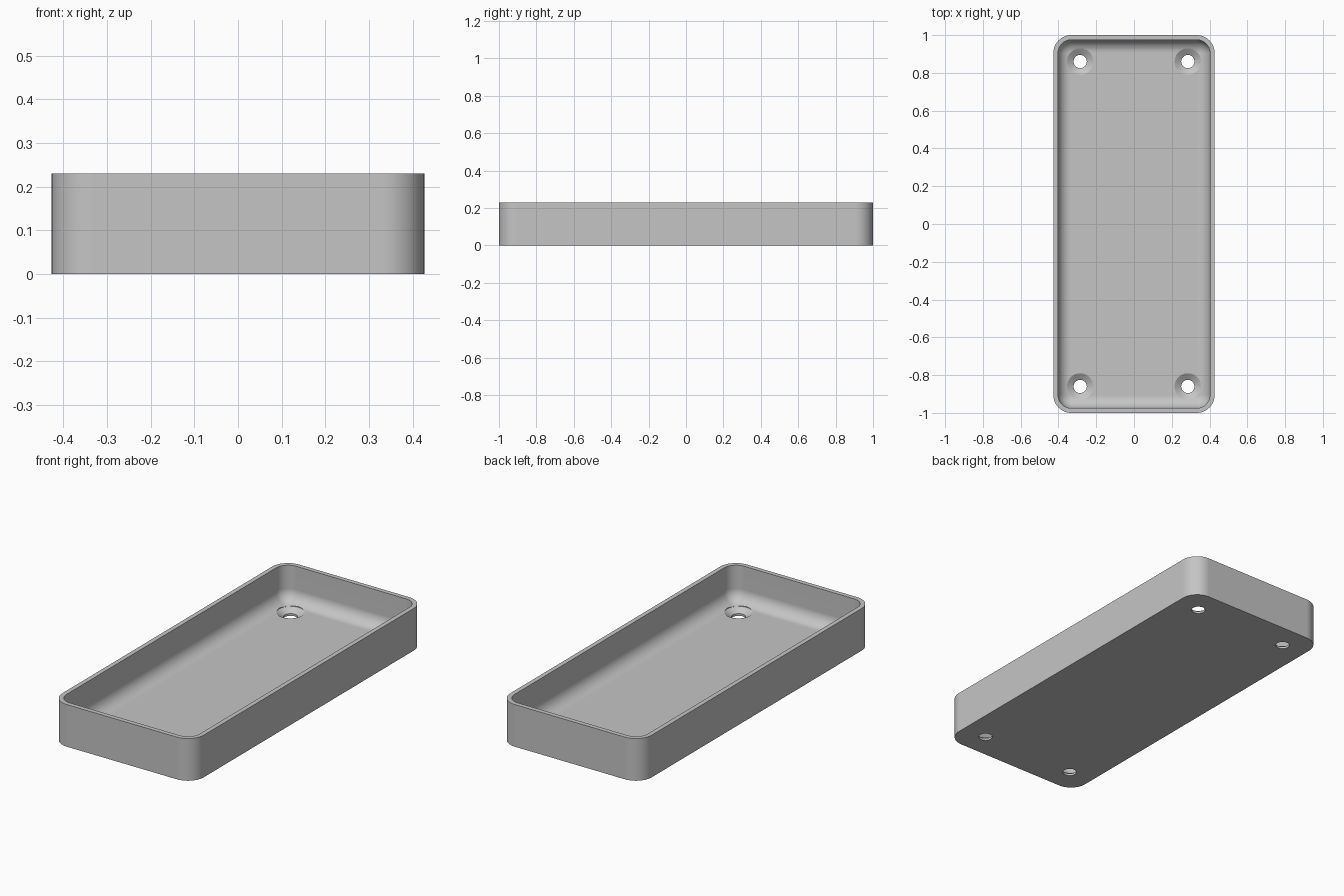
import bpy, bmesh, math
from math import sin, cos, pi

cube = bpy.data.objects.get("Cube")
if cube:
    bpy.data.objects.remove(cube, do_unlink=True)

HALF_X, HALF_Y, HEIGHT = 0.427, 1.0, 0.23
CORNER, WALL, FLOOR, FILLET = 0.095, 0.025, 0.035, 0.068
HOLE_X, HOLE_Y, HOLE_R, HEAD_R = 0.285, 0.86, 0.035, 0.07

grey = bpy.data.materials.new("plain grey")
grey.use_nodes = True
colour = (0.56, 0.56, 0.56, 1)
grey.diffuse_color = colour
grey.node_tree.nodes["Principled BSDF"].inputs["Base Color"].default_value = colour


def rounded_rect(inset, z, steps=12):
    """Points of the outline moved inward by inset, at height z."""
    r = CORNER - inset
    points = []
    for k, (sx, sy) in enumerate([(1, 1), (-1, 1), (-1, -1), (1, -1)]):
        for i in range(steps + 1):
            a = (k + i / steps) * pi / 2
            points.append((sx * (HALF_X - CORNER) + r * cos(a),
                           sy * (HALF_Y - CORNER) + r * sin(a), z))
    return points


def circle(x, y, r, z, steps=40):
    return [(x + r * cos(2 * pi * i / steps), y + r * sin(2 * pi * i / steps), z)
            for i in range(steps)]


def loft(name, outlines):
    """Closed solid skinned through a list of matching outlines."""
    bm = bmesh.new()
    rings = [[bm.verts.new(p) for p in o] for o in outlines]
    for a, b in zip(rings, rings[1:]):
        n = len(a)
        for i in range(n):
            j = (i + 1) % n
            bm.faces.new((a[i], a[j], b[j], b[i]))
    bm.faces.new(rings[0][::-1])
    bm.faces.new(rings[-1])
    bmesh.ops.recalc_face_normals(bm, faces=bm.faces)
    mesh = bpy.data.meshes.new(name)
    bm.to_mesh(mesh)
    bm.free()
    mesh.materials.append(grey)
    obj = bpy.data.objects.new(name, mesh)
    bpy.context.collection.objects.link(obj)
    return obj


# Tray: outer wall, rim, inner wall, then the rounded edge down to the floor
outlines = [rounded_rect(0, 0), rounded_rect(0, HEIGHT), rounded_rect(WALL, HEIGHT)]
for i in range(11):
    a = i / 10 * pi / 2
    outlines.append(rounded_rect(WALL + FILLET * (1 - cos(a)),
                                 FLOOR + FILLET * (1 - sin(a))))
tray = loft("tray", outlines)
bpy.context.view_layer.objects.active = tray
tray.select_set(True)

# Countersunk screw holes in the four corners
for sx in (-1, 1):
    for sy in (-1, 1):
        x, y = sx * HOLE_X, sy * HOLE_Y
        cutter = loft("screw_hole_cutter", [
            circle(x, y, HOLE_R, -0.05), circle(x, y, HOLE_R, 0.012),
            circle(x, y, HEAD_R, FLOOR), circle(x, y, HEAD_R, 0.15)])
        cutter.hide_render = True
        cut = tray.modifiers.new("screw hole", 'BOOLEAN')
        cut.operation = 'DIFFERENCE'
        cut.solver = 'EXACT'
        cut.object = cutter
        bpy.ops.object.modifier_apply(modifier=cut.name)
        bpy.data.objects.remove(cutter, do_unlink=True)

# Smooth curves, crisp edges, even shading on the large flat faces
bpy.ops.object.shade_smooth_by_angle(angle=math.radians(25))
weighted = tray.modifiers.new("even shading", 'WEIGHTED_NORMAL')
weighted.keep_sharp = True
